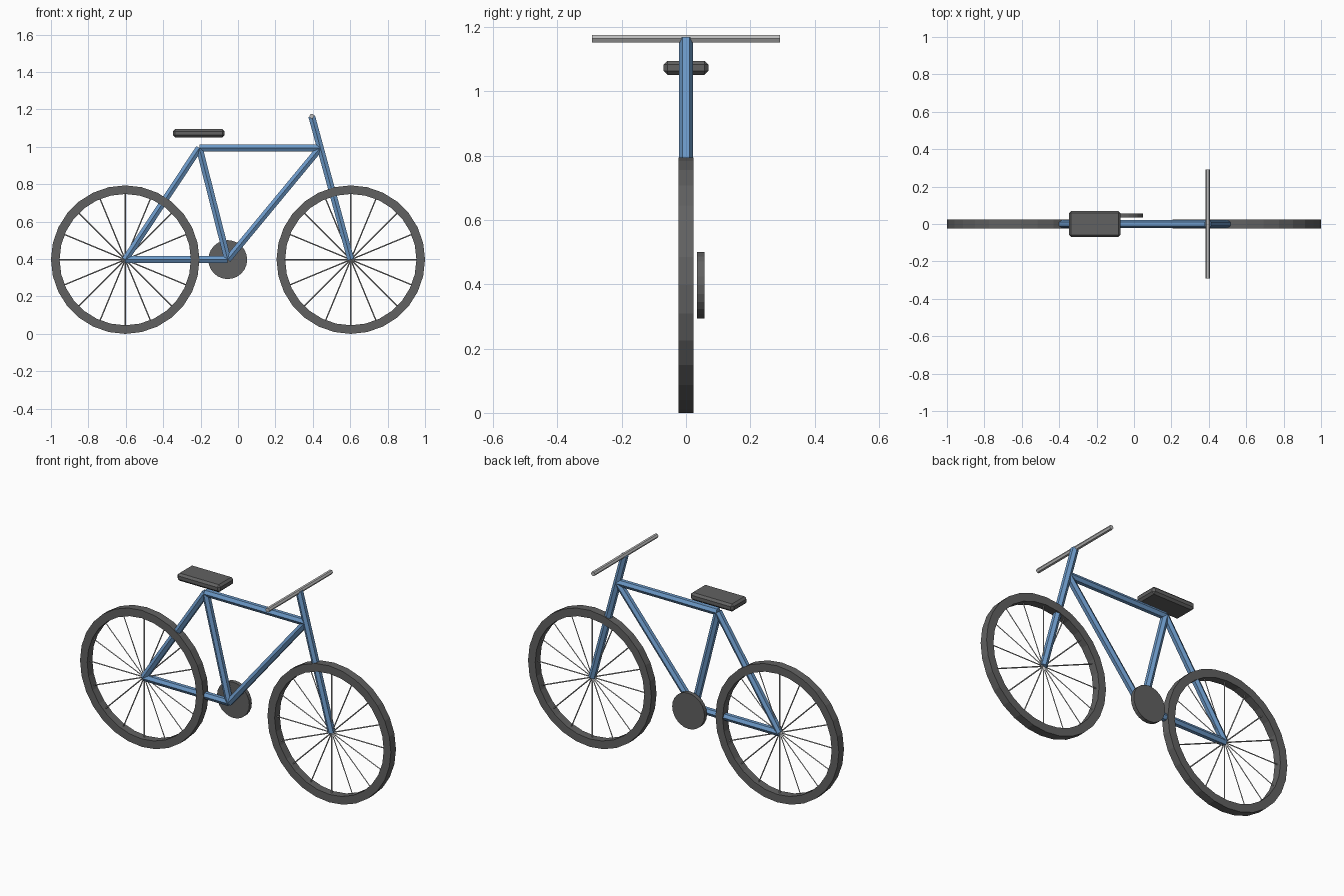
import bpy, bmesh, math
from mathutils import Vector, Matrix

if "Cube" in bpy.data.objects:
    bpy.data.objects.remove(bpy.data.objects["Cube"])


def material(name, rgb):
    m = bpy.data.materials.new(name)
    m.diffuse_color = (*rgb, 1)
    m.use_nodes = True
    m.node_tree.nodes["Principled BSDF"].inputs["Base Color"].default_value = m.diffuse_color
    return m


BLUE = material("frame blue", (0.15, 0.32, 0.58))
DARK = material("dark rubber", (0.12, 0.12, 0.12))
GREY = material("metal grey", (0.50, 0.50, 0.50))


def add_object(name, bm, mat):
    bmesh.ops.recalc_face_normals(bm, faces=bm.faces)
    mesh = bpy.data.meshes.new(name)
    bm.to_mesh(mesh)
    bm.free()
    mesh.materials.append(mat)
    ob = bpy.data.objects.new(name, mesh)
    bpy.context.collection.objects.link(ob)
    return ob


def add_rod(bm, a, b, radius, sides):
    a, b = Vector(a), Vector(b)
    d = b - a
    rot = d.to_track_quat('Z', 'Y').to_matrix().to_4x4() @ Matrix.Rotation(math.pi / 2, 4, 'Z')
    bmesh.ops.create_cone(bm, cap_ends=True, segments=sides, radius1=radius, radius2=radius,
                          depth=d.length, matrix=Matrix.Translation((a + b) / 2) @ rot)


def rod(name, a, b, radius, sides, mat):
    bm = bmesh.new()
    add_rod(bm, a, b, radius, sides)
    return add_object(name, bm, mat)


R, R_IN, HALF_W, HUB_X, SEGS = 0.397, 0.351, 0.0235, 0.603, 28


def wheel(name, x):
    c = Vector((x, 0, R))
    # tyre: rectangular section swept round the hub
    bm = bmesh.new()
    section = [(R, -HALF_W), (R, HALF_W), (R_IN, HALF_W), (R_IN, -HALF_W)]
    rings = []
    for i in range(SEGS):
        t = 2 * math.pi * i / SEGS
        rings.append([bm.verts.new(c + Vector((r * math.cos(t), y, r * math.sin(t))))
                      for r, y in section])
    for i in range(SEGS):
        p, q = rings[i], rings[(i + 1) % SEGS]
        for k in range(4):
            n = (k + 1) % 4
            bm.faces.new((p[k], p[n], q[n], q[k]))
    add_object(name + "_tyre", bm, DARK)
    # spokes
    bm = bmesh.new()
    for i in range(16):
        t = 2 * math.pi * i / 16
        add_rod(bm, c, c + Vector((math.cos(t), 0, math.sin(t))) * (R_IN + 0.008), 0.0035, 4)
    add_object(name + "_spokes", bm, GREY)


wheel("rear_wheel", -HUB_X)
wheel("front_wheel", HUB_X)

# frame tubes
rear, front = (-HUB_X, 0, R), (HUB_X, 0, R)
crank, seat_top = (-0.055, 0, R), (-0.207, 0, 0.994)
head, bar = (0.439, 0, 0.994), (0.394, 0, 1.164)
for name, a, b in [("chain_stay", rear, crank), ("seat_stay", rear, seat_top),
                   ("seat_tube", crank, seat_top), ("top_tube", seat_top, head),
                   ("down_tube", crank, head), ("fork", front, bar)]:
    rod(name, a, b, 0.021, 6, BLUE)

# handlebar and chainring
rod("handlebar", (bar[0], -0.292, 1.164), (bar[0], 0.292, 1.164), 0.013, 6, GREY)
rod("chainring", (crank[0], 0.034, R), (crank[0], 0.057, R), 0.104, 24, DARK)

# seat: box with chamfered edges
bm = bmesh.new()
bmesh.ops.create_cube(bm, size=1, matrix=Matrix.Translation((-0.21, 0, 1.073))
                      @ Matrix.Diagonal((0.276, 0.139, 0.044, 1)))
bmesh.ops.bevel(bm, geom=bm.edges[:], offset=0.012, segments=1, profile=0.5, affect='EDGES')
add_object("seat", bm, DARK)
